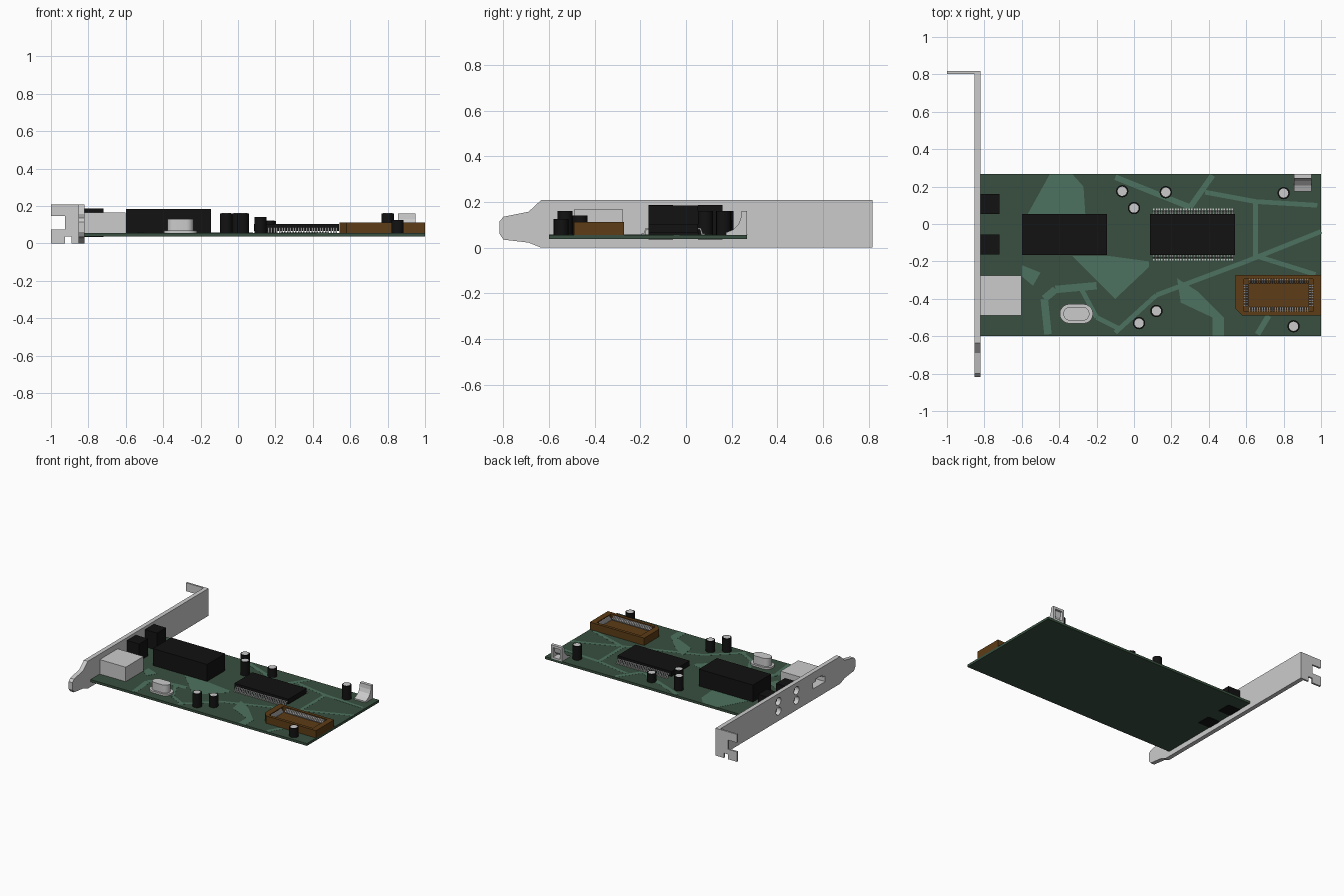
import bpy, bmesh
from math import cos, sin, pi
from mathutils import Vector

if "Cube" in bpy.data.objects:
    bpy.data.objects.remove(bpy.data.objects["Cube"])


def material(name, rgb):
    m = bpy.data.materials.new(name)
    m.diffuse_color = (*rgb, 1)
    m.use_nodes = True
    m.node_tree.nodes["Principled BSDF"].inputs["Base Color"].default_value = m.diffuse_color
    return m


GREEN = material("board_green", (0.04, 0.08, 0.05))
TRACE = material("trace_green", (0.075, 0.17, 0.115))
BLACK = material("black_plastic", (0.006, 0.006, 0.006))
BROWN = material("brown_plastic", (0.11, 0.045, 0.008))


def finish(bm, name, mat=None):
    bmesh.ops.recalc_face_normals(bm, faces=bm.faces)
    me = bpy.data.meshes.new(name)
    bm.to_mesh(me)
    bm.free()
    ob = bpy.data.objects.new(name, me)
    bpy.context.collection.objects.link(ob)
    if mat:
        me.materials.append(mat)
    return ob


def add_prism(bm, pts, axis, lo, hi):
    """Extrude a 2D outline along an axis from lo to hi."""
    place = {"x": lambda u, v, w: (w, u, v),
             "y": lambda u, v, w: (u, w, v),
             "z": lambda u, v, w: (u, v, w)}[axis]
    a = [bm.verts.new(place(u, v, lo)) for u, v in pts]
    b = [bm.verts.new(place(u, v, hi)) for u, v in pts]
    bm.faces.new(a)
    bm.faces.new(b)
    for i in range(len(pts)):
        j = (i + 1) % len(pts)
        bm.faces.new((a[i], a[j], b[j], b[i]))


def prism(name, pts, axis, lo, hi, mat=None):
    bm = bmesh.new()
    add_prism(bm, pts, axis, lo, hi)
    return finish(bm, name, mat)


def rect(x0, x1, y0, y1):
    return [(x0, y0), (x1, y0), (x1, y1), (x0, y1)]


def box(name, x0, x1, y0, y1, z0, z1, mat=None):
    return prism(name, rect(x0, x1, y0, y1), "z", z0, z1, mat)


def circle(x, y, r, n=16):
    return [(x + r * cos(2 * pi * i / n), y + r * sin(2 * pi * i / n)) for i in range(n)]


def stadium(x, y, half, r, n=10):
    return [(x + s * half + r * cos(a0 + pi * i / n), y + r * sin(a0 + pi * i / n))
            for s, a0 in ((1, -pi / 2), (-1, pi / 2)) for i in range(n + 1)]


def cut(ob, *cutters):
    for c in cutters:
        mod = ob.modifiers.new("cut", "BOOLEAN")
        mod.operation, mod.solver, mod.object = "DIFFERENCE", "EXACT", c
        bpy.context.view_layer.objects.active = ob
        bpy.ops.object.modifier_apply(modifier=mod.name)


def smooth(ob):
    bpy.ops.object.select_all(action="DESELECT")
    ob.select_set(True)
    bpy.context.view_layer.objects.active = ob
    bpy.ops.object.shade_smooth_by_angle()


TOP = 0.056
helpers = []

# Circuit board
box("circuit_board", -0.82, 1, -0.6, 0.268, 0.038, TOP, GREEN)

# Lighter copper areas and trace strips on the board
bm = bmesh.new()
for area in (
    [(-.45, .267), (-.33, .267), (-.27, .2), (-.26, .05), (-.57, .05)],
    [(-.33, -.17), (-.14, -.17), (.08, -.2), (.08, -.23), (-.1, -.4)],
    [(.23, -.29), (.34, -.36), (.48, -.5), (.48, -.6), (.42, -.6), (.42, -.5), (.25, -.42)],
    [(-.6, -.22), (-.5, -.26), (-.54, -.33), (-.6, -.28)],
):
    add_prism(bm, area, "z", TOP, TOP + .0008)
for path, w in (
    ([(-.1, -.58), (.12, -.38), (.6, -.2), (1, -.04)], .025),
    ([(-.46, -.59), (-.48, -.4), (-.42, -.35), (-.2, -.33)], .04),
    ([(-.28, -.35), (-.2, -.5), (-.08, -.56)], .025),
    ([(-.1, .25), (.3, .09), (.42, .26)], .03),
    ([(.38, .17), (.65, .12), (.98, .1)], .025),
    ([(.65, .12), (.65, -.17), (.97, -.27)], .025),
    ([(.66, -.59), (.72, -.49)], .03),
):
    for p, q in zip(path, path[1:]):
        p, q = Vector(p), Vector(q)
        d = (q - p).normalized() * w / 2
        n = Vector((-d.y, d.x))
        add_prism(bm, [p - n, q - n, q + n, p + n], "z", TOP, TOP + .0006)
finish(bm, "copper_traces", TRACE)

# Mounting bracket with tapered foot and notched tab
bracket = prism("bracket_plate", [
    (.817, 0), (.817, .208), (-.635, .208), (-.69, .157), (-.8, .135), (-.817, .115),
    (-.817, .06), (-.8, .035), (-.69, .022), (-.635, 0)], "x", -.853, -.82)
prism("bracket_tab", [
    (-1, .208), (-.82, .208), (-.82, 0), (-.89, 0), (-.89, .037), (-.925, .037),
    (-.925, 0), (-1, 0), (-1, .075), (-.925, .075), (-.925, .145), (-1, .145)],
    "y", .803, .817)

# Audio jacks, each with two round sockets through the bracket
for i, y in enumerate((.107, -.11)):
    jack = box(f"audio_jack_{i + 1}", -.82, -.718, y - .054, y + .054, .035, .187, BLACK)
    for z in (.075, .148):
        hole = prism("socket_cutter", circle(y, z, .03), "x", -.9, -.76)
        cut(bracket, hole)
        cut(jack, hole)
        helpers.append(hole)

# Network port with keyed opening
port = box("network_port", -.82, -.602, -.49, -.275, TOP, .166)
hole = prism("port_cutter", [
    (-.455, .085), (-.31, .085), (-.31, .13), (-.345, .13), (-.345, .148),
    (-.42, .148), (-.42, .13), (-.455, .13)], "x", -.9, -.65)
cut(bracket, hole)
cut(port, hole)
helpers.append(hole)

# Tall transformer block
box("transformer_block", -.6, -.145, -.165, .053, TOP, .185, BLACK)

# Crystal can on its flange
smooth(prism("crystal_flange", stadium(-.308, -.48, .037, .052), "z", TOP, .07))
smooth(prism("crystal_can", stadium(-.308, -.48, .033, .037), "z", .07, .13))

# Main chip with gull-wing pins on both long sides
box("main_chip", .085, .54, -.165, .053, .066, .104, BLACK)
bm = bmesh.new()
wing = [(0, .086), (.012, .086), (.02, .062), (.031, .062), (.031, TOP),
        (.014, TOP), (.008, .08), (0, .08)]
for i in range(30):
    x = .102 + i * .0145
    for edge, s in ((.053, 1), (-.165, -1)):
        add_prism(bm, [(edge + s * u, v) for u, v in wing], "x", x, x + .008)
finish(bm, "main_chip_pins")

# Brown chip socket with a chamfered corner and a recess
socket = prism("chip_socket", [(.58, -.49), (1, -.49), (1, -.272), (.542, -.272), (.542, -.452)],
               "z", TOP, .112, BROWN)
recess = box("recess_cutter", .587, .957, -.467, -.295, .075, .2)
cut(socket, recess)
helpers.append(recess)

# Sprung contacts lining the recess
bm = bmesh.new()
leaf = [(0, .075), (0, .105), (.008, .105), (.024, .088), (.016, .075)]
for i in range(24):
    x = .615 + i * .0135
    for edge, s in ((-.467, 1), (-.295, -1)):
        add_prism(bm, [(edge + s * u, v) for u, v in leaf], "x", x, x + .008)
for i in range(9):
    y = -.439 + i * .0135
    for edge, s in ((.587, 1), (.957, -1)):
        add_prism(bm, [(edge + s * u, v) for u, v in leaf], "y", y, y + .008)
finish(bm, "socket_contacts")

# Capacitors: black sleeve with a metal cap
for i, (x, y, top) in enumerate((
        (-.063, .175, .16), (0, .085, .16), (.17, .17, .12), (.8, .165, .16),
        (.027, -.53, .16), (.12, -.465, .14), (.853, -.547, .125))):
    smooth(prism(f"capacitor_sleeve_{i + 1}", circle(x, y, .033), "z", TOP, top, BLACK))
    smooth(prism(f"capacitor_cap_{i + 1}", circle(x, y, .025), "z", top - .01, top + .001))

# Hollow wedge clip at the far corner
clip = prism("corner_clip", [
    (.175, TOP), (.175, .066), (.205, .078), (.23, .102), (.24, .13), (.243, .16),
    (.268, .16), (.268, TOP)], "x", .855, .95)
hollow = prism("clip_cutter", [
    (.2, .068), (.225, .08), (.245, .102), (.252, .142), (.3, .142), (.3, .068)],
    "x", .872, .933)
cut(clip, hollow)
helpers.append(hollow)

# Discard the cutters
for h in helpers:
    bpy.data.objects.remove(h)
